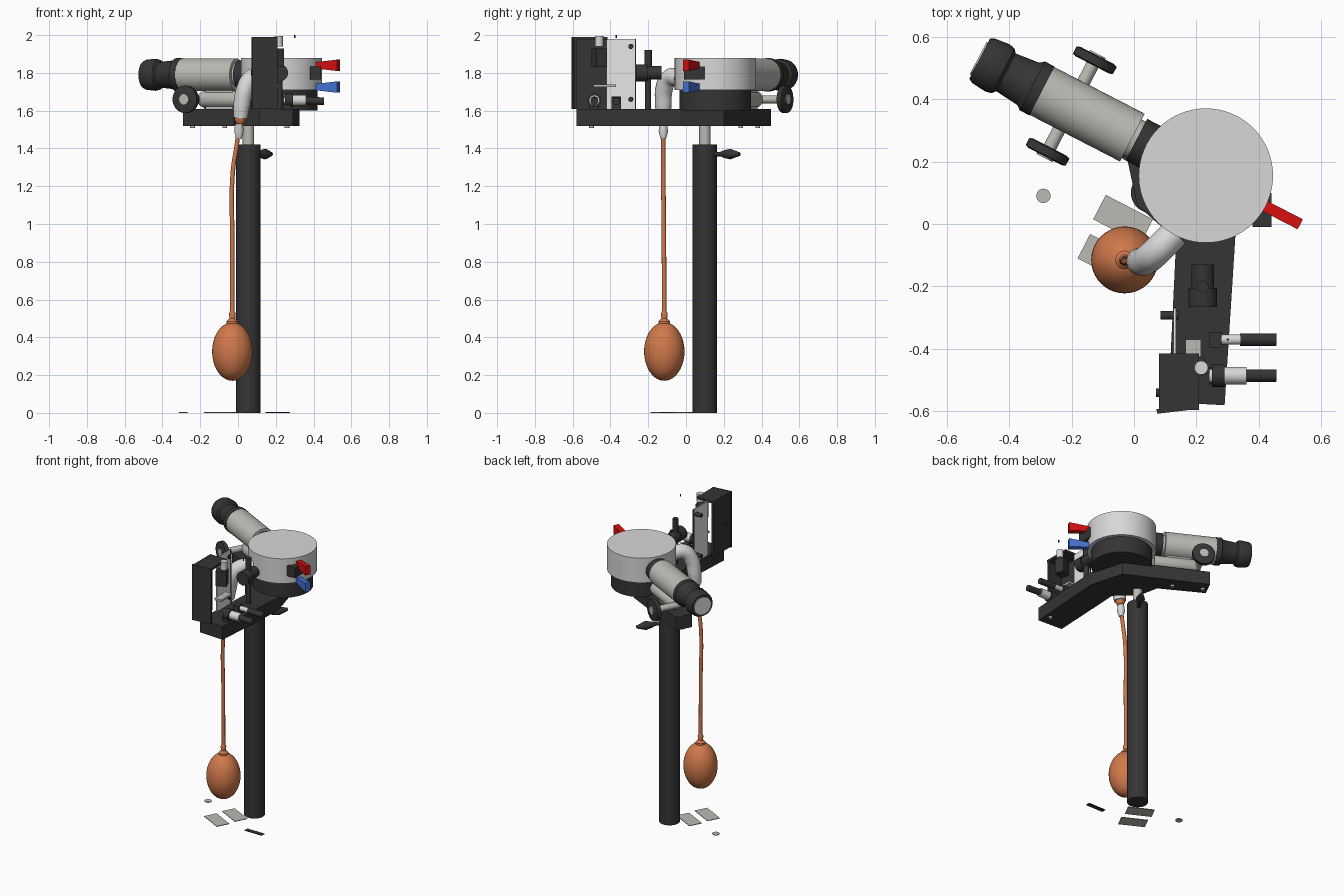
import bpy, bmesh, math
from mathutils import Vector

cube = bpy.data.objects.get("Cube")
if cube:
    bpy.data.objects.remove(cube)


def material(name, r, g, b):
    m = bpy.data.materials.new(name)
    m.use_nodes = True
    m.diffuse_color = (r, g, b, 1)
    m.node_tree.nodes["Principled BSDF"].inputs["Base Color"].default_value = (r, g, b, 1)
    return m


BLACK = material("dark grey", .035, .035, .035)
GREY = material("warm grey", .5, .49, .45)
PALE = material("pale grey", .68, .68, .68)
WHITE = material("white", .85, .85, .85)
ORANGE = material("orange rubber", .63, .19, .07)
RED = material("red", .65, .005, .005)
BLUE = material("blue", .06, .17, .65)

Z = Vector((0, 0, 1))
HUB = Vector((.23, .155, 0))                  # turntable centre
AXIS = Vector((-.889, .459, 0)).normalized()  # telescope direction
SIDE = Vector((.459, .889, 0)).normalized()


def finish(name, bm, mat, smooth=True):
    bmesh.ops.recalc_face_normals(bm, faces=bm.faces)
    me = bpy.data.meshes.new(name)
    bm.to_mesh(me)
    bm.free()
    me.materials.append(mat)
    ob = bpy.data.objects.new(name, me)
    bpy.context.collection.objects.link(ob)
    if smooth:
        bpy.ops.object.select_all(action='DESELECT')
        bpy.context.view_layer.objects.active = ob
        ob.select_set(True)
        bpy.ops.object.shade_smooth_by_angle(angle=math.radians(35))
    return ob


def lathe(name, mat, origin, axis, profile, n=40):
    """Revolve (distance, radius) pairs about an axis."""
    bm = bmesh.new()
    rot = Vector(axis).to_track_quat('Z', 'Y')
    rings = []
    for d, r in profile:
        rings.append([bm.verts.new(Vector(origin) + rot @ Vector((
            r * math.cos(math.tau * i / n), r * math.sin(math.tau * i / n), d)))
            for i in range(n)])
    for a, b in zip(rings, rings[1:]):
        for i in range(n):
            j = (i + 1) % n
            bm.faces.new((a[i], a[j], b[j], b[i]))
    bm.faces.new(rings[0])
    bm.faces.new(rings[-1])
    return finish(name, bm, mat)


def rod(name, mat, a, b, r, n=24):
    a, b = Vector(a), Vector(b)
    return lathe(name, mat, a, b - a, [(0, r), ((b - a).length, r)], n)


def box(name, mat, centre, size, x_dir=(1, 0, 0)):
    bm = bmesh.new()
    u = Vector(x_dir).normalized()
    v = Z.cross(u)
    for p in bmesh.ops.create_cube(bm, size=1)["verts"]:
        p.co = Vector(centre) + u * p.co.x * size[0] + v * p.co.y * size[1] + Z * p.co.z * size[2]
    return finish(name, bm, mat, False)


def prism(name, mat, outline, z0, z1):
    bm = bmesh.new()
    f = bm.faces.new([bm.verts.new((x, y, z0)) for x, y in outline])
    up = bmesh.ops.extrude_face_region(bm, geom=[f])["geom"]
    bmesh.ops.translate(bm, vec=Z * (z1 - z0),
                        verts=[e for e in up if isinstance(e, bmesh.types.BMVert)])
    return finish(name, bm, mat, False)


def pipe(name, mat, points, radius):
    cu = bpy.data.curves.new(name, 'CURVE')
    cu.dimensions = '3D'
    cu.bevel_depth = radius
    cu.bevel_resolution = 5
    cu.use_fill_caps = True
    sp = cu.splines.new('BEZIER')
    sp.bezier_points.add(len(points) - 1)
    for bp, (co, scale) in zip(sp.bezier_points, points):
        bp.co = co
        bp.radius = scale
        bp.handle_left_type = bp.handle_right_type = 'AUTO'
    cu.materials.append(mat)
    ob = bpy.data.objects.new(name, cu)
    bpy.context.collection.objects.link(ob)


# Stand
rod("post", BLACK, (.055, .1, 0), (.055, .1, 1.42), .065, 48)
rod("post_rod", GREY, (.055, .1, 1.4), (.055, .1, 1.53), .03)
clamp = Vector((.55, .83, 0))
lathe("post_clamp_knob", BLACK, (.055, .1, 1.37), clamp,
      [(.05, .012), (.1, .012), (.12, .02), (.16, .028), (.22, .01)], 16)

# Angled base with levelling screws
prism("base_arms", BLACK, [(.11, -.57), (.29, -.58), (.325, -.03), (.26, .2), (-.24, .45),
                           (-.29, .35), (-.02, .2), (.01, .06), (.135, -.05)], 1.52, 1.61)
for i, (x, y) in enumerate([(-.24, .38), (-.07, .29), (.26, -.5)]):
    rod(f"base_screw_{i}", GREY, (x, y, 1.508), (x, y, 1.53), .013, 12)

# Prism table and cover
rod("table_base", BLACK, HUB + Z * 1.6, HUB + Z * 1.72, .19, 64)
rod("table_cover", PALE, HUB + Z * 1.71, HUB + Z * 1.88, .215, 64)

# Telescope
tube = HUB + Z * 1.79
lathe("telescope_mount", BLACK, tube, AXIS, [(.17, .075), (.25, .075)])
lathe("telescope_body", GREY, tube, AXIS,
      [(.235, .065), (.265, .065), (.265, .086), (.6, .086)])
lathe("telescope_eyepiece", BLACK, tube, AXIS,
      [(.59, .088), (.625, .088), (.64, .076), (.72, .068), (.73, .08),
       (.75, .085), (.8, .08), (.815, .072)])
lathe("eyepiece_lens", PALE, tube, AXIS, [(.81, .058), (.82, .058)])
low = HUB + Z * 1.66
lathe("telescope_support", GREY, low, AXIS, [(.2, .045), (.46, .045), (.48, .035)])
box("support_foot", GREY, HUB + AXIS * .36 + Z * 1.665, (.16, .05, .12), AXIS)

# Focus shaft with a knob at each end
focus = low + AXIS * .485
rod("focus_shaft", GREY, focus - SIDE * .16, focus + SIDE * .16, .021)
for label, s in (("front", -1), ("back", 1)):
    lathe(f"focus_knob_{label}", BLACK, focus, SIDE * s,
          [(.148, .06), (.152, .072), (.178, .072), (.182, .06)])
    lathe(f"focus_knob_cap_{label}", GREY, focus, SIDE * s, [(.18, .028), (.187, .028)], 20)

# Table levers, flared toward the tip
for name, mat, z in (("red", RED, 1.84), ("blue", BLUE, 1.725)):
    lever = box(f"{name}_lever", mat, HUB - AXIS * .275 + Z * z, (.13, .036, .06), AXIS)
    root = min(v.co.x for v in lever.data.vertices) + .03
    for v in lever.data.vertices:
        if v.co.x < root:
            v.co.z = z + (v.co.z - z) * .55
box("lever_block", BLACK, (.41, .045, 1.8), (.06, .11, .07))

# Breathing pipe, hose and squeeze bulb
pipe("elbow_pipe", PALE, [((.13, -.03, 1.77), 1), ((.075, -.085, 1.775), 1),
                          ((.04, -.115, 1.72), 1), ((.02, -.12, 1.63), .95),
                          ((.013, -.12, 1.56), .8)], .047)
lathe("hose_collar", ORANGE, (.012, -.12, 1.53), Z, [(0, .018), (.02, .03), (.035, .03)], 20)
lathe("hose_cone", PALE, (.005, -.12, 1.45), Z, [(0, .014), (.04, .025), (.08, .02)], 20)
pipe("hose", ORANGE, [((.008, -.12, 1.54), 1), ((-.005, -.12, 1.43), 1),
                      ((-.028, -.12, 1.27), 1), ((-.03, -.117, .9), 1),
                      ((-.03, -.115, .46), 1)], .012)
lathe("hose_ferrule", ORANGE, (-.03, -.115, .47), Z, [(0, .03), (.015, .03), (.03, .015), (.055, .018), (.07, .012)], 20)
bulb = [(.155 * -math.cos(math.pi * i / 20), max(.001, .107 * math.sin(math.pi * i / 20)))
        for i in range(21)]
lathe("squeeze_bulb", ORANGE, (-.03, -.115, .325), Z, bulb)

# Front bracket and screen
along = (.13, .015, 0)
box("bracket_front", BLACK, (.14, -.592, 1.8), (.135, .015, .38), along)
box("bracket_side", BLACK, (.088, -.505, 1.8), (.015, .18, .38))
box("bracket_top", BLACK, (.145, -.505, 1.982), (.125, .18, .015))
box("screen", WHITE, (.13, -.345, 1.795), (.008, .15, .37))
box("screen_edge", BLACK, (.13, -.268, 1.795), (.01, .005, .37))
for i, z in enumerate((1.66, 1.94)):
    rod(f"screen_screw_{i}", BLACK, (.085, -.292, z), (.142, -.292, z), .014, 12)
rod("bracket_screw", BLACK, (.07, -.54, 1.8), (.09, -.54, 1.8), .014, 12)
box("mirror_plate", BLACK, (.2, -.46, 1.88), (.07, .06, .1), (1, .4, 0))
box("slide_bar", GREY, (.19, -.43, 1.732), (.05, .12, .014))
rod("top_adjuster", PALE, (.215, -.46, 1.94), (.215, -.46, 1.995), .022)
rod("top_pin", BLACK, (.3, -.37, 1.985), (.3, -.37, 2), .004, 8)

# Collimator lens on its pillar
lathe("collimator", BLACK, (.22, -.265, 1.8), (0, 1, 0),
      [(0, .045), (.06, .045), (.06, .036), (.135, .036)])
rod("collimator_cap", BLACK, (.22, -.2, 1.83), (.22, -.2, 1.92), .019)
rod("collimator_pillar", BLACK, (.22, -.2, 1.6), (.22, -.2, 1.78), .016)

# Side adjusting rods
for i, (y, r) in enumerate(((-.37, .016), (-.485, .028))):
    rod(f"adjuster_rod_{i}", PALE, (.24, y, 1.655), (.36, y, 1.655), r)
    rod(f"adjuster_grip_{i}", BLACK, (.34, y, 1.655), (.455, y, 1.65), .02)
    box(f"adjuster_block_{i}", BLACK, (.26, y, 1.64), (.04, .05, .07))
rod("adjuster_collar", BLACK, (.25, -.485, 1.655), (.29, -.485, 1.655), .036)

# Loose flat slides on the ground
for i, (x, y) in enumerate(((-.035, .015), (-.085, -.11))):
    box(f"ground_slide_{i}", GREY, (x, y, .002), (.17, .088, .004), AXIS)
box("ground_strip", BLACK, (.21, -.12, .002), (.13, .03, .004))
rod("ground_disc", GREY, (-.29, .09, 0), (-.29, .09, .004), .023)
